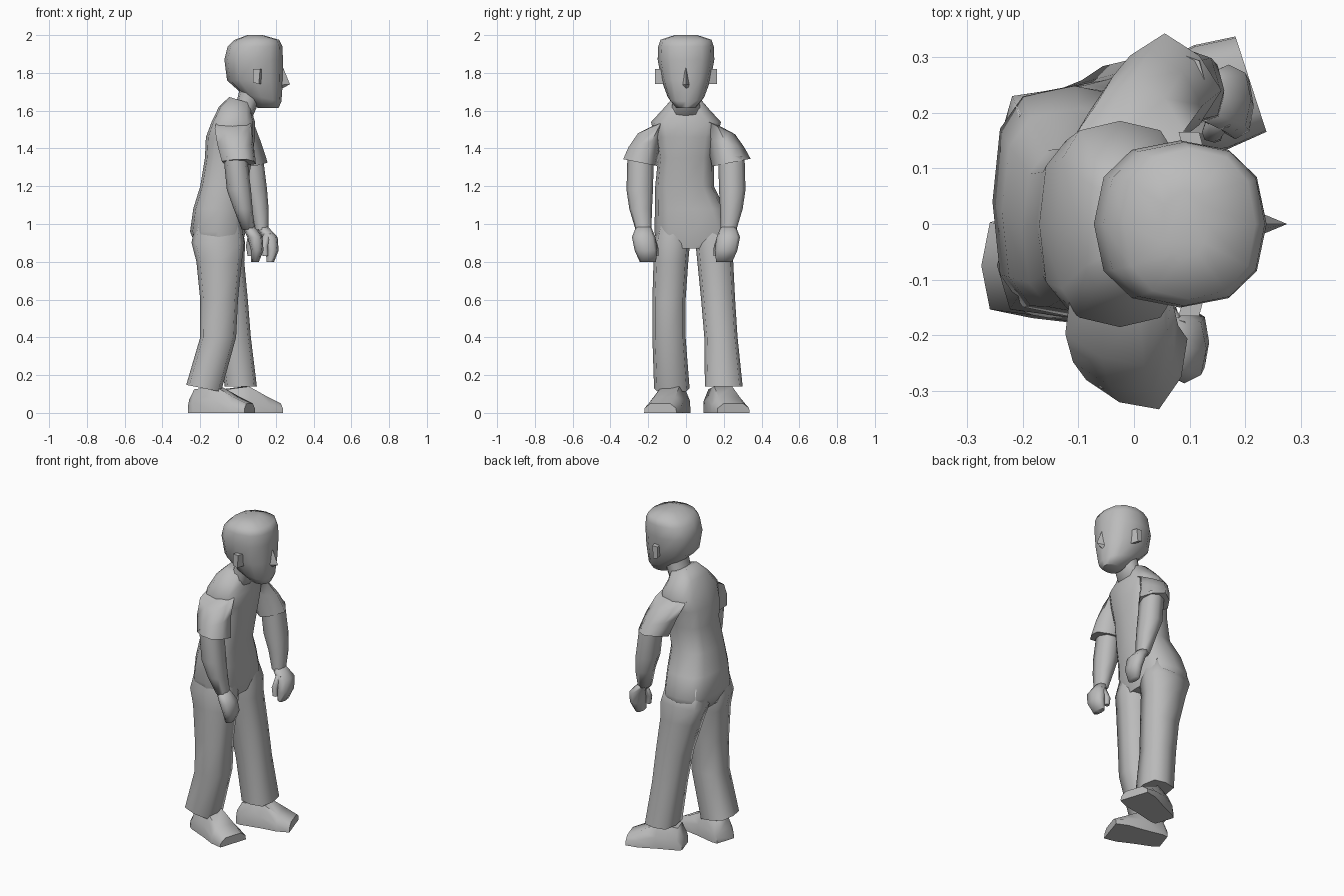
import bpy, bmesh, math
from mathutils import Vector, Matrix

cube = bpy.data.objects.get("Cube")
if cube:
    bpy.data.objects.remove(cube, do_unlink=True)

grey = bpy.data.materials.new("plain_grey")
grey.use_nodes = True
COLOUR = (0.5, 0.5, 0.5, 1)
grey.diffuse_color = COLOUR
grey.node_tree.nodes["Principled BSDF"].inputs["Base Color"].default_value = COLOUR


def skin(name, rings, angle=40):
    """Join rings of points into a closed, smooth-shaded skin."""
    bm = bmesh.new()
    loops = [[bm.verts.new(p) for p in ring] for ring in rings]
    n = len(loops[0])
    for low, high in zip(loops, loops[1:]):
        for i in range(n):
            j = (i + 1) % n
            bm.faces.new((low[i], low[j], high[j], high[i]))
    bm.faces.new(loops[0][::-1])
    bm.faces.new(loops[-1])
    bmesh.ops.recalc_face_normals(bm, faces=bm.faces)
    mesh = bpy.data.meshes.new(name)
    bm.to_mesh(mesh)
    bm.free()
    mesh.materials.append(grey)
    obj = bpy.data.objects.new(name, mesh)
    bpy.context.collection.objects.link(obj)
    bpy.ops.object.select_all(action='DESELECT')
    obj.select_set(True)
    bpy.context.view_layer.objects.active = obj
    bpy.ops.object.shade_smooth_by_angle(angle=math.radians(angle))


def ring(x, y, z, rx, ry, tilt_x=0, tilt_y=0, sides=10, power=2.5, turn=0):
    """Rounded-square outline, turned about z and sloping along x and y."""
    pts = []
    spin = Matrix.Rotation(math.radians(turn), 2)
    for i in range(sides):
        a = math.tau * i / sides
        c, s = math.cos(a), math.sin(a)
        d = spin @ Vector((math.copysign(abs(c) ** (2 / power), c) * rx,
                           math.copysign(abs(s) ** (2 / power), s) * ry))
        pts.append((x + d.x, y + d.y, z + tilt_x * d.x + tilt_y * d.y))
    return pts


def loft(name, rows, angle=75, **shape):
    skin(name, [ring(*r, **shape) for r in rows], angle)


# Torso with stooped back, and neck
loft("torso", [
    (-.10, .037, .87, .118, .185), (-.107, .04, .96, .147, .208),
    (-.097, .022, 1.08, .14, .186), (-.075, -.008, 1.2, .125, .155),
    (-.05, 0, 1.35, .125, .148), (-.04, 0, 1.46, .13, .165),
    (-.025, 0, 1.54, .115, .185),
    (-.012, 0, 1.605, .088, .125, -.2), (.012, 0, 1.655, .058, .08, -.3)],
    sides=12, power=3)
loft("neck", [(.01, 0, 1.55, .06, .08), (.052, 0, 1.65, .056, .075, -.2),
              (.08, 0, 1.72, .07, .08)])

# Head, nose and ears
loft("head", [
    (.16, 0, 1.615, .055, .052), (.125, 0, 1.67, .105, .096, -.2),
    (.09, 0, 1.76, .148, .13), (.083, 0, 1.87, .155, .15),
    (.09, 0, 1.94, .145, .147), (.1, 0, 1.975, .118, .135),
    (.09, 0, 2.0, .04, .06)], angle=60, sides=12, power=2.4)
skin("nose", [[(.225, -.01, 1.82), (.238, 0, 1.83), (.225, .01, 1.82)],
              [(.215, -.025, 1.735), (.275, 0, 1.74), (.215, .025, 1.735)],
              [(.21, -.02, 1.715), (.235, 0, 1.718), (.21, .02, 1.715)]], 30)
for side, label in ((1, "left"), (-1, "right")):
    skin(label + "_ear", [
        [(x + back, side * y, z) for x, z in ((.085, 1.75), (.115, 1.74),
                                              (.122, 1.82), (.085, 1.82))]
        for y, back in ((.11, .01), (.165, -.005))], 30)

# Trouser legs, flared at the hem and mid-stride
loft("right_leg", [
    (-.182, -.075, .13, .092, .094, -.2), (-.105, -.09, .4, .095, .088),
    (-.1, -.09, .6, .1, .088), (-.1, -.08, .8, .12, .092),
    (-.106, -.074, .9, .14, .095), (-.105, -.06, 1.02, .12, .08)],
    sides=8, power=3.8)
loft("left_leg", [
    (.015, .2, .14, .085, .1), (-.02, .185, .4, .088, .088),
    (-.045, .17, .6, .097, .09), (-.085, .155, .8, .118, .095),
    (-.102, .148, .9, .14, .098), (-.105, .13, 1.02, .12, .08)],
    sides=8, power=3.8)


# Shoes, toes turned out
def shoe(name, x, y, turn):
    place = Matrix.Translation((x, y, 0)) @ Matrix.Rotation(math.radians(turn), 4, 'Z')
    rows = []
    for px, half, top in ((-.16, .06, .07), (-.13, .072, .125), (-.01, .083, .14),
                          (.09, .098, .085), (.165, .09, .05)):
        outline = ((-half, 0), (half, 0), (half * .97, top * .5),
                   (half * .6, top), (-half * .6, top), (-half * .97, top * .5))
        rows.append([place @ Vector((px, w, h)) for w, h in outline])
    skin(name, rows, 50)


shoe("right_shoe", -.095, -.085, -18)
shoe("left_shoe", .053, .2, 18)

# Short sleeves with sloping hems
loft("right_sleeve", [
    (.005, -.243, 1.325, .086, .083, 0, -.2), (-.015, -.215, 1.43, .092, .08, 0, .25),
    (-.028, -.165, 1.52, .093, .08, 0, .45), (-.03, -.08, 1.56, .08, .07, 0, .4)],
    sides=8, power=3.5, turn=-22)
loft("left_sleeve", [
    (.055, .24, 1.325, .088, .088, 0, .2), (.022, .208, 1.43, .092, .083, 0, -.25),
    (-.01, .16, 1.52, .092, .08, 0, -.45), (-.02, .08, 1.56, .08, .07, 0, -.4)],
    sides=8, power=3.5, turn=45)


# Forearms, with palm, curled fingers and thumb
def arm(label, side, elbow_x, mid_x, wrist_x, hand_x):
    def part(name, rows):
        loft(label + name, [(x, side * y, z, rx, ry) for x, y, z, rx, ry in rows], sides=8)
    part("_forearm", [
        (wrist_x, .225, .97, .035, .042), (mid_x + .022, .24, 1.08, .05, .06),
        (mid_x, .245, 1.18, .064, .07), (elbow_x, .24, 1.36, .062, .07)])
    part("_hand", [
        (hand_x + .01, .202, .798, .02, .042), (hand_x + .022, .212, .86, .033, .06),
        (hand_x + .01, .224, .93, .04, .062), (wrist_x, .225, .985, .034, .04)])
    part("_thumb", [
        (hand_x - .015, .16, .83, .014, .014), (hand_x - .02, .165, .88, .018, .018),
        (hand_x - .005, .195, .95, .022, .025)])


arm("right", -1, -.015, .005, .055, .08)
arm("left", 1, .07, .09, .125, .16)
